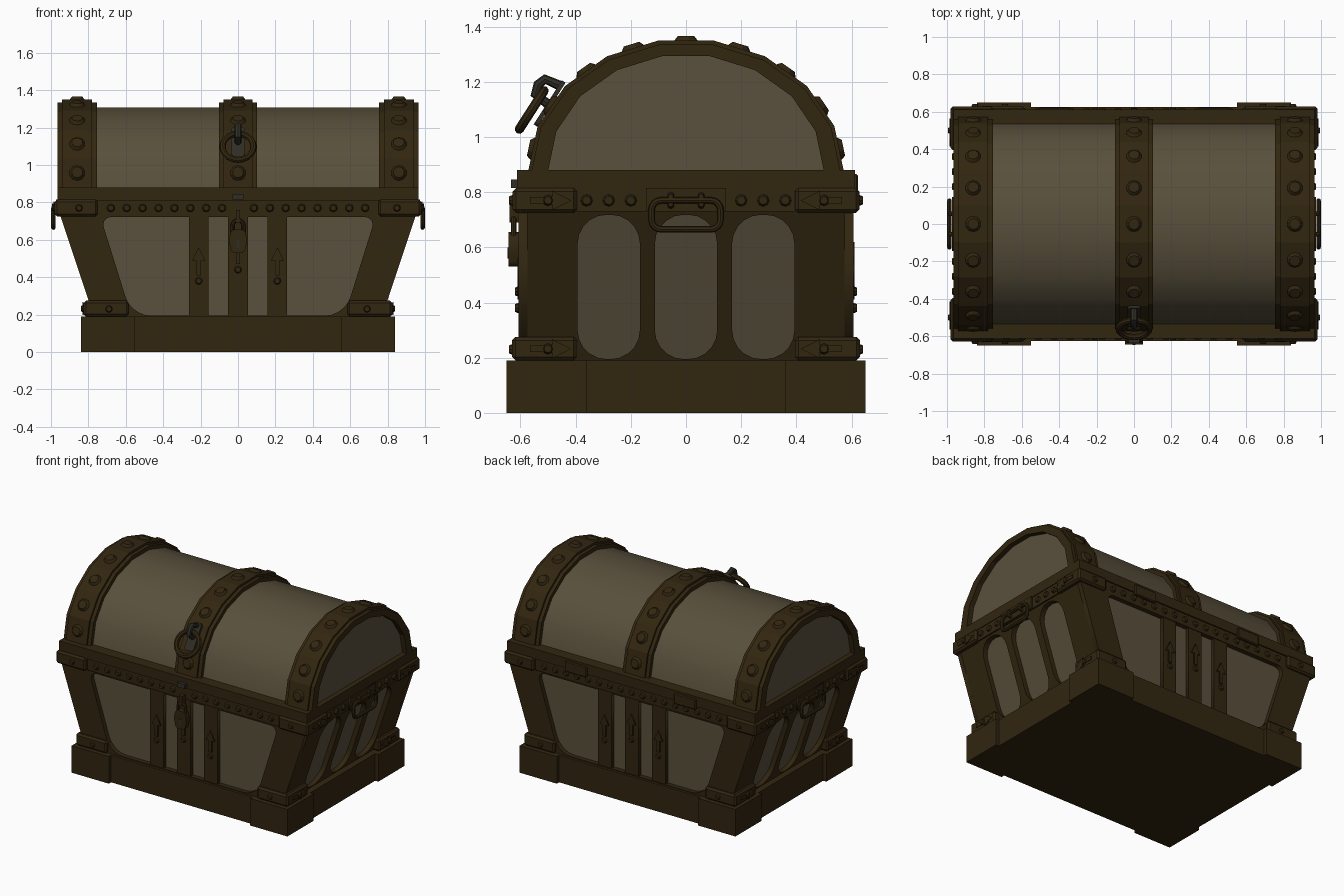
import bpy, bmesh
from math import sin, cos, pi, radians
from mathutils import Matrix, Vector

if "Cube" in bpy.data.objects:
    bpy.data.objects.remove(bpy.data.objects["Cube"])


def material(name, rgb):
    m = bpy.data.materials.new(name)
    m.use_nodes = True
    m.diffuse_color = (*rgb, 1)
    bsdf = m.node_tree.nodes["Principled BSDF"]
    bsdf.inputs["Base Color"].default_value = (*rgb, 1)
    bsdf.inputs["Roughness"].default_value = 0.8
    return m


WOOD = material("grey brown wood", (0.1, 0.08, 0.045))
TRIM = material("dark brown trim", (0.031, 0.019, 0.005))
IRON = material("dark iron", (0.03, 0.026, 0.018))
HALF_TURN = Matrix.Rotation(pi, 4, "Z")


def finish(name, bm, mat, smooth=False):
    bmesh.ops.remove_doubles(bm, verts=bm.verts, dist=1e-5)
    bmesh.ops.recalc_face_normals(bm, faces=bm.faces)
    me = bpy.data.meshes.new(name)
    bm.to_mesh(me)
    bm.free()
    me.materials.append(mat)
    ob = bpy.data.objects.new(name, me)
    bpy.context.collection.objects.link(ob)
    if smooth:
        bpy.ops.object.select_all(action="DESELECT")
        bpy.context.view_layer.objects.active = ob
        ob.select_set(True)
        bpy.ops.object.shade_smooth_by_angle(angle=radians(40))
    return ob


def box(name, lo, hi, mat=TRIM, bevel=0.0):
    lo, hi = Vector(lo), Vector(hi)
    bm = bmesh.new()
    bmesh.ops.create_cube(bm, size=1, matrix=Matrix.Translation((lo + hi) / 2)
                          @ Matrix.Diagonal((*(hi - lo), 1)))
    if bevel:
        bmesh.ops.bevel(bm, geom=bm.edges[:], offset=bevel, segments=1, affect="EDGES")
    return finish(name, bm, mat)


def from_curve(name, curve, matrix, mat, smooth=False):
    """Turn a temporary curve into a placed mesh."""
    tmp = bpy.data.objects.new("tmp", curve)
    bm = bmesh.new()
    bm.from_mesh(tmp.to_mesh())
    tmp.to_mesh_clear()
    bpy.data.objects.remove(tmp)
    bpy.data.curves.remove(curve)
    bm.transform(matrix)
    return finish(name, bm, mat, smooth)


def add_spline(curve, pts, cyclic=True):
    s = curve.splines.new("POLY")
    s.points.add(len(pts) - 1)
    for p, co in zip(s.points, pts):
        p.co = (*co, 0, 1) if len(co) == 2 else (*co, 1)
    s.use_cyclic_u = cyclic


def plate(name, outlines, thick, matrix, mat=TRIM):
    """Flat plate: first outline is the edge, the rest are holes."""
    c = bpy.data.curves.new(name, "CURVE")
    c.dimensions, c.fill_mode, c.extrude = "2D", "BOTH", thick / 2
    for o in outlines:
        add_spline(c, o)
    return from_curve(name, c, matrix @ Matrix.Translation((0, 0, thick / 2)), mat)


def tube(name, pts, r, cyclic=True, mat=TRIM, matrix=Matrix()):
    c = bpy.data.curves.new(name, "CURVE")
    c.dimensions, c.bevel_depth, c.bevel_resolution = "3D", r, 2
    c.use_fill_caps = True
    add_spline(c, pts, cyclic)
    return from_curve(name, c, matrix, mat, True)


def rounded(pts, radius, steps=5):
    out = []
    for i, p in enumerate(pts):
        p, a, b = Vector(p), Vector(pts[i - 1]), Vector(pts[(i + 1) % len(pts)])
        r = radius[i] if isinstance(radius, tuple) else radius
        a, b = p + (a - p).normalized() * r, p + (b - p).normalized() * r
        for k in range(steps + 1):
            t = k / steps * pi / 2
            out.append(tuple(p + (a - p) * (1 - sin(t)) + (b - p) * (1 - cos(t))))
    return out


def rect(u0, v0, u1, v1):
    return [(u0, v0), (u1, v0), (u1, v1), (u0, v1)]


def rivets(name, items, r, h, sides=8):
    """Studs at (position, normal)."""
    bm = bmesh.new()
    for pos, n in items:
        n = Vector(n).normalized()
        m = Matrix.Translation(Vector(pos) + n * h / 2) @ n.to_track_quat("Z", "Y").to_matrix().to_4x4()
        bmesh.ops.create_cone(bm, cap_ends=True, segments=sides, radius1=r, radius2=r * 0.7, depth=h, matrix=m)
    return finish(name, bm, TRIM)


def basis(origin, u, v, n):
    m = Matrix((u, v, n)).transposed().to_4x4()
    m.translation = origin
    return m


# Body proportions: ends lean outward
BOT, TOP, SLOPE = 0.19, 0.73, 0.333
X0, X1, YF = 0.77, 0.95, 0.575
FRONT = basis((0, -YF, 0), (1, 0, 0), (0, 0, 1), (0, -1, 0))
END = basis((X0 - 0.035 - SLOPE * BOT, 0, 0), (0, 1, 0), (SLOPE, 0, 1), (1, 0, 0))

# Base plinth with corner blocks
box("base_plinth", (-0.815, -0.625, 0), (0.815, 0.625, BOT))
for sx in (-1, 1):
    for sy in (-1, 1):
        def corner(name, x0, x1, y0, y1, z0, z1, bevel=0.0):
            xs, ys = sorted((sx * x0, sx * x1)), sorted((sy * y0, sy * y1))
            box(name, (xs[0], ys[0], z0), (xs[1], ys[1], z1), bevel=bevel)
        corner("base_corner_block", 0.55, 0.84, 0.36, 0.65, 0, BOT)
        corner("lower_corner_bracket", 0.585, 0.825, 0.395, 0.63, BOT, 0.275, 0.012)
        corner("upper_corner_bracket", 0.75, 0.98, 0.395, 0.628, 0.725, 0.815, 0.012)

# Wooden body core
bm = bmesh.new()
bmesh.ops.create_cube(bm, size=2)
for v in bm.verts:
    high = v.co.z > 0
    v.co = (v.co.x * ((X1 if high else X0) - 0.035), v.co.y * YF, TOP if high else BOT)
finish("body_panels", bm, WOOD)

# Frames, bars and ornaments; the second pass makes the opposite sides
front_edge = [(-X0, BOT), (X0, BOT), (X1, TOP), (-X1, TOP)]
front_hole = rounded([(-0.57, 0.195), (0.57, 0.195), (0.735, 0.722), (-0.735, 0.722)], (0.1, 0.1, 0.06, 0.06))
windows = [rounded(rect(y - 0.113, 0.195, y + 0.113, 0.718), 0.105) for y in (-0.28, 0, 0.28)]
spear = [(-0.012, -0.15), (0.012, -0.15), (0.012, -0.07), (0.035, -0.07), (0, 0), (-0.035, -0.07), (-0.012, -0.07)]
for turn, side in ((Matrix(), "front"), (HALF_TURN, "back")):
    plate(side + "_frame", [front_edge, front_hole], 0.032, turn @ FRONT)
    plate(side + "_end_frame", [rect(-YF, BOT, YF, TOP)] + windows, 0.035, turn @ END)
    studs = []
    for x in (-0.21, 0, 0.21):
        plate(side + "_bar", [rect(x - 0.053, BOT, x + 0.053, TOP)], 0.027, turn @ FRONT)
        up = 0.62 if x == 0 else 0.56
        plate(side + "_spear", [spear], 0.009, turn @ FRONT @ Matrix.Translation((x, up, 0.027)))
        studs.append((turn @ Vector((x, -YF - 0.03, up - 0.18)), turn @ Vector((0, -1, 0))))
    for s in (-1, 1):
        for x, z in ((0.69, 0.23), (0.85, 0.77)):
            studs.append((turn @ Vector((s * x, -0.628, z)), turn @ Vector((0, -1, 0))))
        for x, z in ((0.825, 0.232), (0.98, 0.77)):
            m = turn @ basis((x, s * 0.415, z), (0, 0, s), (0, -s, 0), (1, 0, 0))
            plate(side + "_bracket_spear", [spear], 0.006, m)
            studs.append((turn @ Vector((x, s * 0.5, z)), turn @ Vector((1, 0, 0))))
    rivets(side + "_ornament_studs", studs, 0.02, 0.014)

    # Rows of studs on the rim
    row = [(turn @ Vector((i * 0.085, -0.603, 0.77)), turn @ Vector((0, -1, 0)))
           for i in range(-8, 9) if i or side == "back"]
    row += [(turn @ Vector((0.96, s * y, 0.77)), turn @ Vector((1, 0, 0)))
            for s in (-1, 1) for y in (0.2, 0.28, 0.36)]
    rivets(side + "_rim_studs", row, 0.022, 0.014)

    # Carrying handle on the end
    plate(side + "_handle_plate", [rect(-0.145, TOP, 0.145, 0.815)], 0.012,
          turn @ basis((0.96, 0, 0), (0, 1, 0), (0, 0, 1), (1, 0, 0)))
    loop = rounded(rect(-0.125, 0.665, 0.125, 0.77), 0.035, 4)
    tube(side + "_handle", [(0.987, y, z) for y, z in loop], 0.012, matrix=turn)
    for y in (-0.055, 0.055):
        tube(side + "_handle_mount", [(0.965, y, 0.79), (0.986, y, 0.785), (0.986, y, 0.755), (0.965, y, 0.75)],
             0.012, False, matrix=turn)

# Rim and lid sill
box("rim", (-0.96, -0.603, TOP), (0.96, 0.603, 0.81))
box("lid_sill", (-0.965, -0.612, 0.81), (0.965, 0.612, 0.88))
box("front_catch", (-0.03, -0.635, 0.815), (0.03, -0.6, 0.845), IRON)
for x in (-0.425, 0.425):
    box("back_hinge", (x - 0.085, 0.6, 0.79), (x + 0.085, 0.623, 0.865), bevel=0.006)

# Domed lid
SILL = 0.875


def arc_point(a, b, deg):
    return Vector((0, a * sin(radians(deg)), SILL + b * cos(radians(deg))))


def arch(name, a, b, x0, x1, mat=TRIM, inner=None, smooth=False):
    pts = [arc_point(a, b, d) for d in range(-90, 91, 20)]
    if inner:
        pts += [arc_point(*inner, d) for d in range(90, -91, -20)]
    bm = bmesh.new()
    f = bm.faces.new([bm.verts.new(p + Vector((x0, 0, 0))) for p in pts])
    new = bmesh.ops.extrude_face_region(bm, geom=[f])["geom"]
    bmesh.ops.translate(bm, vec=(x1 - x0, 0, 0), verts=[g for g in new if isinstance(g, bmesh.types.BMVert)])
    return finish(name, bm, mat, smooth)


arch("lid_dome", 0.535, 0.44, -0.85, 0.85, WOOD, smooth=True)
arch("lid_end_panels", 0.51, 0.43, -0.93, 0.93, WOOD)
studs = []
for x, w in ((-0.86, 0.105), (0, 0.102), (0.86, 0.105)):
    arch("lid_band_base", 0.56, 0.467, x - w, x + w, inner=(0.5, 0.424))
    arch("lid_band_strap", 0.572, 0.482, x - w + 0.025, x + w - 0.025, inner=(0.54, 0.45))
    for d in range(-80, 81, 20):
        p, q = arc_point(0.572, 0.482, d - 10), arc_point(0.572, 0.482, d + 10)
        if x == 0 and d == -60:
            continue
        studs.append(((p + q) / 2 + Vector((x, 0, 0)), (0, p.z - q.z, q.y - p.y)))
rivets("lid_band_studs", studs, 0.042, 0.016, 10)

# Pull ring hanging on the lid front
PULL = basis((0, -0.555, 1.095), (1, 0, 0), (0, 0.54, 0.84), (0, -0.84, 0.54))
circle = [(cos(k * pi / 10), sin(k * pi / 10), 0) for k in range(20)]
tube("pull_ring", [(0.083 * x, 0.083 * y, 0.005) for x, y, z in circle], 0.017, matrix=PULL)
plate("pull_plate", [rounded(rect(-0.035, -0.04, 0.035, 0.15), 0.02)], 0.016,
      PULL @ Matrix.Translation((0, 0, -0.045)), IRON)
tube("pull_loop", [(0, 0.05, -0.035), (0, 0.055, 0.025), (0, 0.09, 0.035), (0, 0.12, 0.025), (0, 0.13, -0.035)],
     0.018, False, IRON, PULL)

# Padlock on the front
LOCK = FRONT @ Matrix.Translation((0, 0, 0.032))
body = rounded([(-0.035, 0.53), (0.035, 0.53), (0.05, 0.6), (0.035, 0.655), (-0.035, 0.655), (-0.05, 0.6)], 0.018, 3)
plate("padlock_body", [body], 0.036, LOCK)
plate("padlock_keyhole", [rect(-0.008, 0.56, 0.008, 0.6)], 0.004, LOCK @ Matrix.Translation((0, 0, 0.036)), IRON)
shackle = [(-0.03, 0.64)] + [(-0.03 * cos(k * pi / 8), 0.675 + 0.03 * sin(k * pi / 8)) for k in range(9)] + [(0.03, 0.64)]
tube("padlock_shackle", [(x, y, 0.018) for x, y in shackle], 0.01, False, matrix=LOCK)
box("padlock_staple", (-0.012, -0.64, 0.69), (0.012, -0.595, 0.76))
